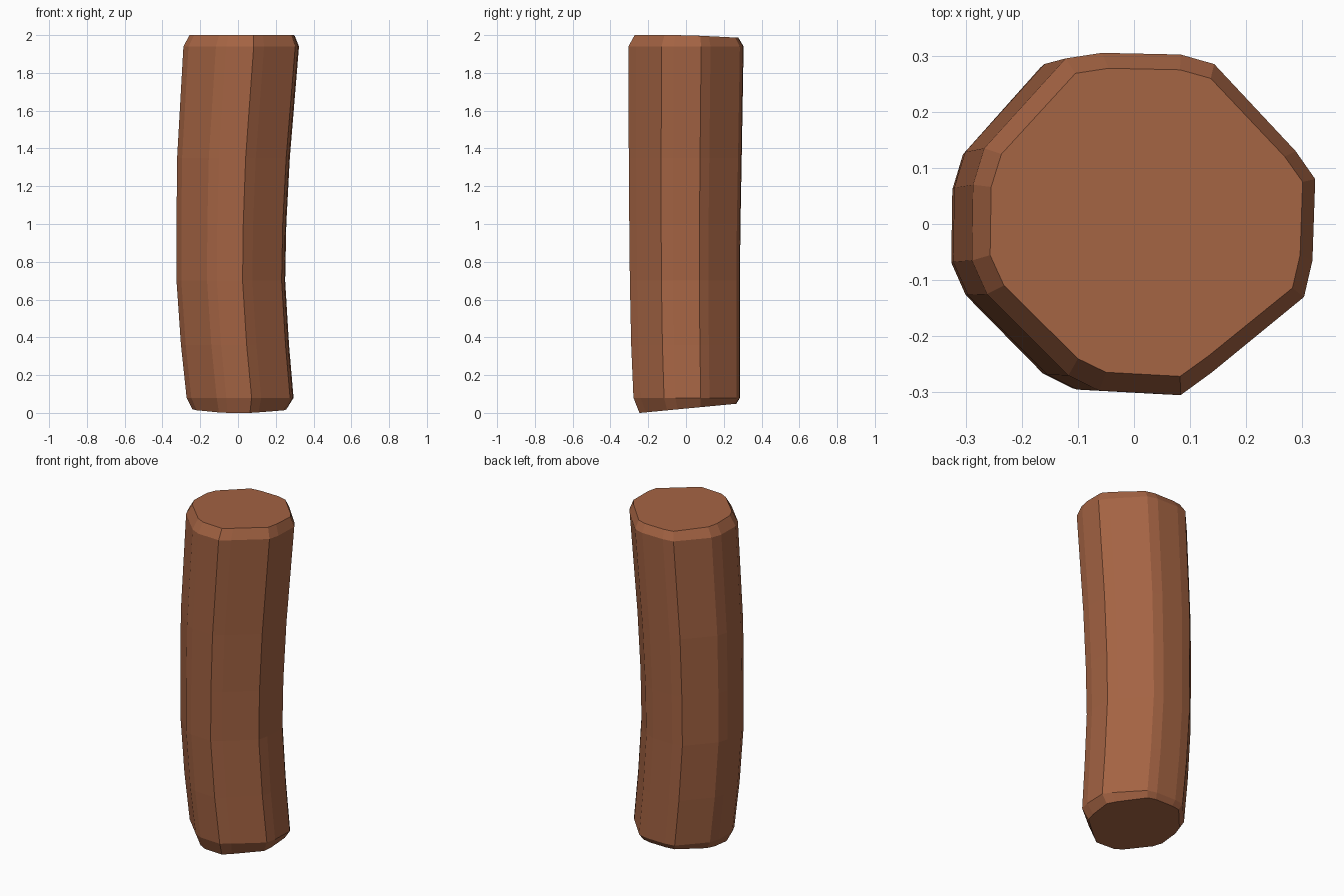
import bpy
import bmesh

cube = bpy.data.objects.get("Cube")
if cube:
    bpy.data.objects.remove(cube, do_unlink=True)

# Bark brown
brown = bpy.data.materials.new("bark_brown")
brown.use_nodes = True
colour = (0.37, 0.125, 0.056, 1)
brown.diffuse_color = colour
brown.node_tree.nodes["Principled BSDF"].inputs["Base Color"].default_value = colour

# Octagonal cross-section with uneven bevelled corners
section = [(0.305, 0.08), (0.27, 0.13), (0.125, 0.285), (0.065, 0.302),
           (-0.075, 0.305), (-0.14, 0.295), (-0.285, 0.135), (-0.305, 0.07),
           (-0.307, -0.065), (-0.28, -0.125), (-0.135, -0.27), (-0.08, -0.297),
           (0.065, -0.305), (0.12, -0.265), (0.285, -0.13), (0.3, -0.065)]

# Rings along the bent trunk: height, centre x, centre y, x scale, y scale
rings = [(0.03, 0.01, 0.01, 0.82, 0.84),
         (0.08, 0.012, 0.004, 0.925, 0.925),
         (0.36, -0.015, -0.002, 0.935, 0.945),
         (0.70, -0.037, -0.006, 0.94, 0.955),
         (1.00, -0.034, -0.006, 0.95, 0.965),
         (1.35, -0.023, -0.004, 0.975, 0.98),
         (1.94, 0.018, 0, 1, 1),
         (2.0, 0.023, 0.003, 0.91, 0.9)]


def ring_height(index, z, y):
    if index == 0:                       # sloping cut at the foot
        return max(0, 0.024 + 0.095 * y)
    if index == len(rings) - 1:          # slight fall at the back of the top
        return z - 0.05 * max(0, y)
    return z


bm = bmesh.new()
loops = []
for i, (z, cx, cy, sx, sy) in enumerate(rings):
    loops.append([bm.verts.new((cx + x * sx, cy + y * sy, ring_height(i, z, y * sy)))
                  for x, y in section])

# Side walls and end cuts
count = len(section)
for low, high in zip(loops, loops[1:]):
    for k in range(count):
        n = (k + 1) % count
        bm.faces.new((low[k], low[n], high[n], high[k]))
bm.faces.new(loops[0][::-1])
bm.faces.new(loops[-1])
bmesh.ops.recalc_face_normals(bm, faces=bm.faces)

mesh = bpy.data.meshes.new("log")
bm.to_mesh(mesh)
bm.free()
mesh.materials.append(brown)
log = bpy.data.objects.new("log", mesh)
bpy.context.collection.objects.link(log)
